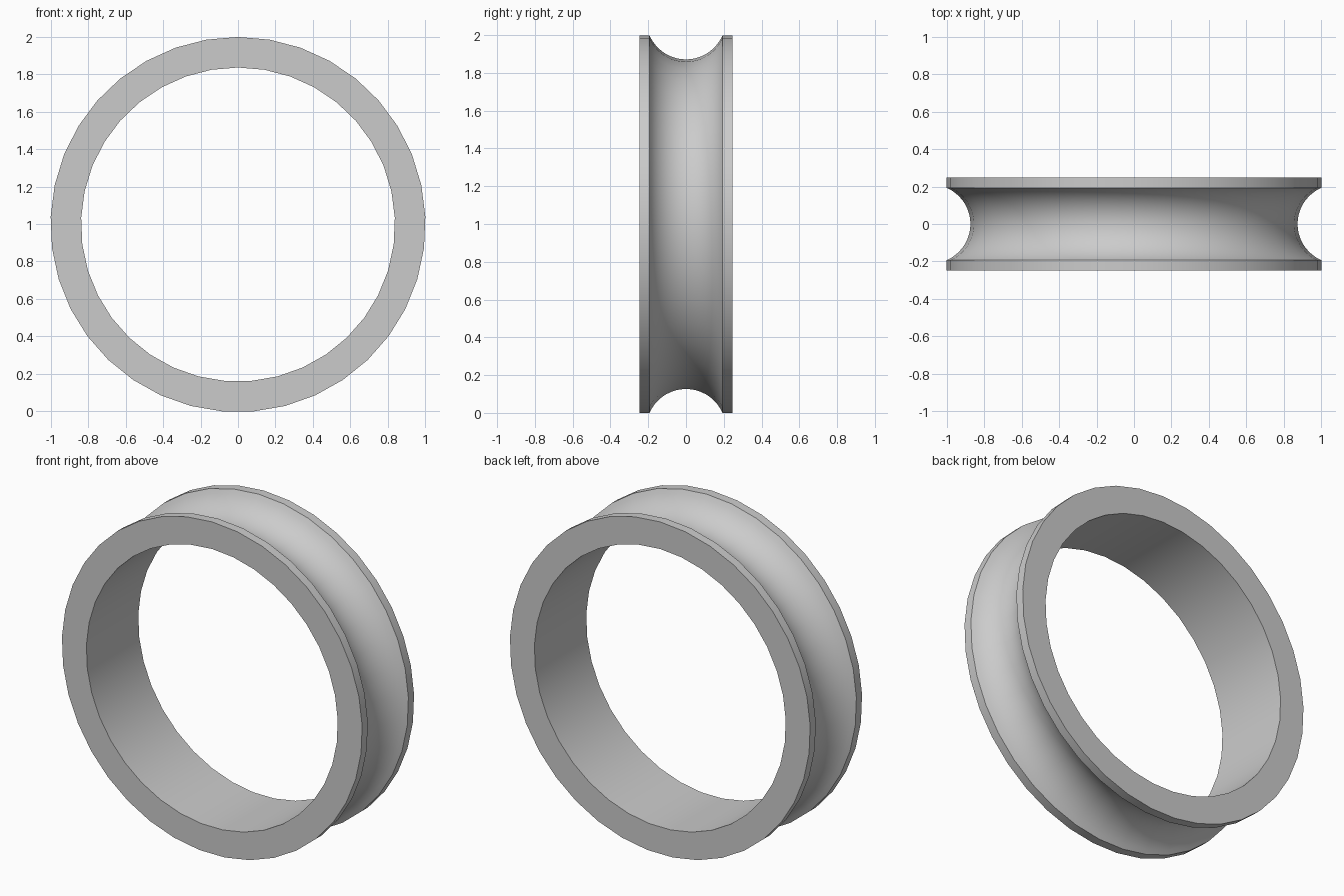
import bpy, bmesh, math
from mathutils import Vector

cube = bpy.data.objects.get("Cube")
if cube:
    bpy.data.objects.remove(cube, do_unlink=True)

SEGMENTS = 37
OUTER, INNER, HALF_WIDTH = 1.001, 0.838, 0.247
GROOVE_HALF, GROOVE_DEPTH, GROOVE_STEPS = 0.193, 0.127, 18

# Plain grey
grey = bpy.data.materials.new("grey")
grey.use_nodes = True
colour = (0.6, 0.6, 0.6, 1)
grey.diffuse_color = colour
grey.node_tree.nodes["Principled BSDF"].inputs["Base Color"].default_value = colour

# Cross-section as (y, radius): square bore, two flat rims, round groove
arc_radius = (GROOVE_HALF ** 2 + GROOVE_DEPTH ** 2) / (2 * GROOVE_DEPTH)
arc_centre = OUTER - GROOVE_DEPTH + arc_radius
sweep = math.asin(GROOVE_HALF / arc_radius)
profile = [(HALF_WIDTH, INNER), (-HALF_WIDTH, INNER), (-HALF_WIDTH, OUTER)]
for i in range(GROOVE_STEPS + 1):
    a = sweep * (2 * i / GROOVE_STEPS - 1)
    profile.append((arc_radius * math.sin(a), arc_centre - arc_radius * math.cos(a)))
profile.append((HALF_WIDTH, OUTER))

# Spin the cross-section about the y axis
bm = bmesh.new()
verts = [bm.verts.new((0, y, r)) for y, r in profile]
edges = [bm.edges.new((v, verts[i - 1])) for i, v in enumerate(verts)]
bmesh.ops.spin(bm, geom=verts + edges, cent=Vector((0, 0, 0)), axis=Vector((0, 1, 0)),
               angle=math.tau, steps=SEGMENTS, use_merge=False)
bmesh.ops.remove_doubles(bm, verts=bm.verts[:], dist=0.0005)
bmesh.ops.recalc_face_normals(bm, faces=bm.faces[:])

# Stand the ring on the ground
low = min(v.co.z for v in bm.verts)
bmesh.ops.translate(bm, verts=bm.verts[:], vec=(0, 0, -low))

mesh = bpy.data.meshes.new("grooved_ring")
bm.to_mesh(mesh)
bm.free()
mesh.materials.append(grey)
ring = bpy.data.objects.new("grooved_ring", mesh)
bpy.context.collection.objects.link(ring)

# Smooth surfaces with crisp rims
bpy.ops.object.select_all(action='DESELECT')
ring.select_set(True)
bpy.context.view_layer.objects.active = ring
bpy.ops.object.shade_smooth_by_angle(angle=math.radians(30))
